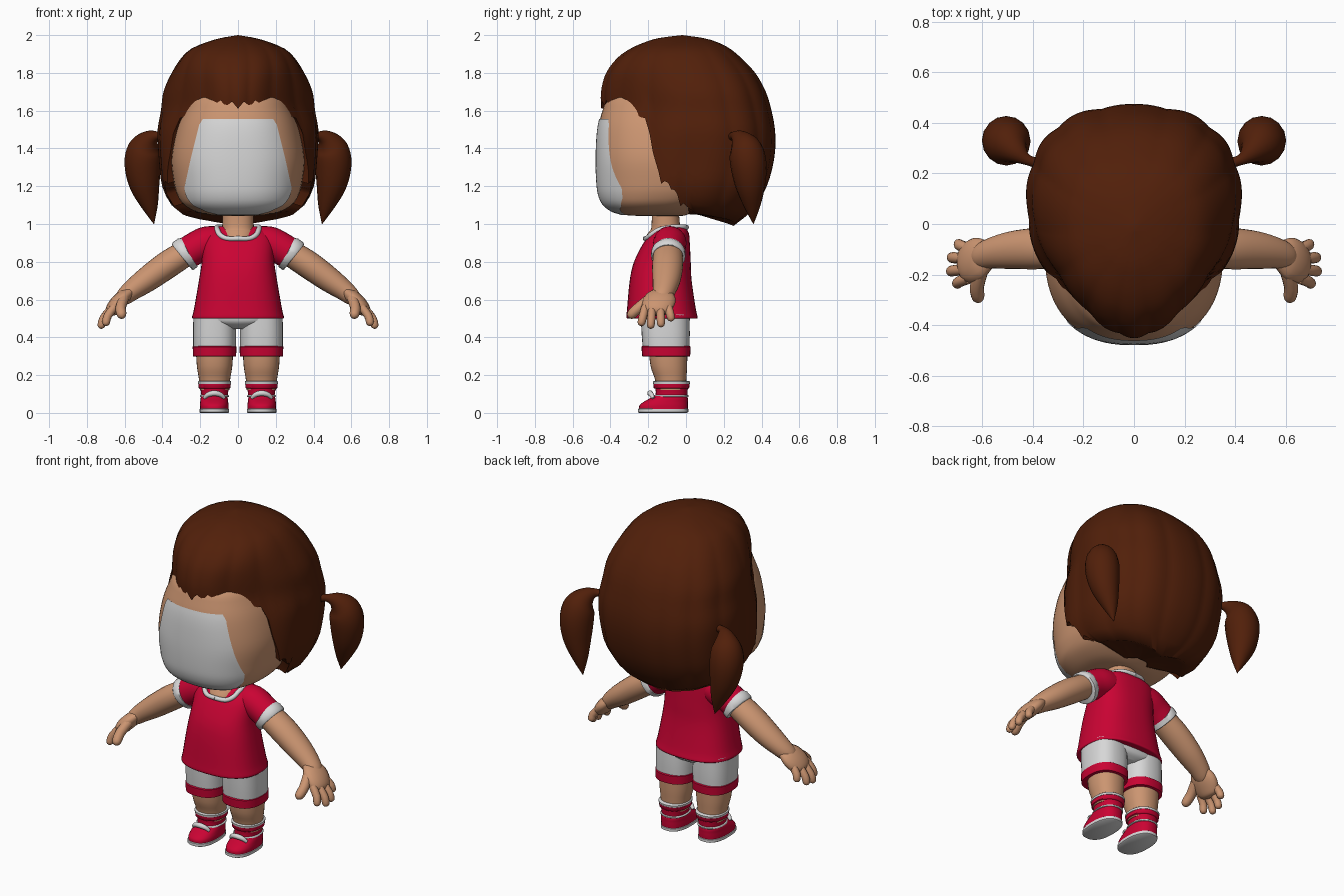
import bpy, bmesh, math
from mathutils import Vector


def material(name, rgb):
    m = bpy.data.materials.new(name)
    m.diffuse_color = (*rgb, 1)
    return m


SKIN = material("skin", (0.60, 0.30, 0.165))
HAIR = material("brown hair", (0.083, 0.014, 0.003))
RED = material("red cloth", (0.59, 0.001, 0.033))
WHITE = material("white", (0.68, 0.68, 0.68))


def smooth(rows, k=4):
    """Catmull-Rom resampling of a list of tuples."""
    out, n = [], len(rows)
    for i in range(n - 1):
        a, b, c, d = rows[max(i - 1, 0)], rows[i], rows[i + 1], rows[min(i + 2, n - 1)]
        for j in range(k):
            t = j / k
            out.append(tuple(0.5 * (2 * q + (r - p) * t + (2 * p - 5 * q + 4 * r - s) * t * t
                                    + (3 * q - p - 3 * r + s) * t ** 3)
                             for p, q, r, s in zip(a, b, c, d)))
    return out + [rows[-1]]


def at(rows, z):
    """Linear lookup of the remaining columns by the first one."""
    rows = sorted(rows)
    z = min(max(z, rows[0][0]), rows[-1][0])
    for a, b in zip(rows, rows[1:]):
        if z <= b[0]:
            f = (z - a[0]) / max(b[0] - a[0], 1e-6)
            return [p + (q - p) * f for p, q in zip(a[1:], b[1:])]


def finish(name, rings, mat, mirror=False, wrap=True, caps=True, angle=50):
    """Skin a list of point rings into one object."""
    bm = bmesh.new()
    vs = [[bm.verts.new(p) for p in r] for r in rings]
    n = len(vs[0])
    for a, b in zip(vs, vs[1:]):
        for i in range(n if wrap else n - 1):
            j = (i + 1) % n
            bm.faces.new((a[i], a[j], b[j], b[i]))
    if caps:
        bm.faces.new(vs[0])
        bm.faces.new(vs[-1])
    bmesh.ops.remove_doubles(bm, verts=bm.verts, dist=1e-5)
    bmesh.ops.recalc_face_normals(bm, faces=bm.faces)
    me = bpy.data.meshes.new(name)
    bm.to_mesh(me)
    bm.free()
    me.materials.append(mat)
    ob = bpy.data.objects.new(name, me)
    bpy.context.collection.objects.link(ob)
    if mirror:
        ob.modifiers.new("mirror", 'MIRROR')
    bpy.ops.object.select_all(action='DESELECT')
    ob.select_set(True)
    bpy.context.view_layer.objects.active = ob
    bpy.ops.object.shade_smooth_by_angle(angle=math.radians(angle))
    return ob


def section(w, yf, yb, t, p=2.0, pb=None, cx=0):
    """Point on a superellipse; t = 0 is the front."""
    q = 2 / (p if math.cos(t) > 0 else pb or p)
    s, c = math.sin(t), math.cos(t)
    return (cx + w * math.copysign(abs(s) ** q, s),
            (yf + yb) / 2 - (yb - yf) / 2 * math.copysign(abs(c) ** q, c))


def loft(name, rows, mat, p=2.2, cx=0, n=32, k=4):
    """Stack of (z, half width, front y, back y) sections."""
    rings = [[(*section(w, yf, yb, 2 * math.pi * i / n, p, cx=cx), z) for i in range(n)]
             for z, w, yf, yb in smooth(rows, k)]
    return finish(name, rings, mat, mirror=cx != 0)


def tube(name, pts, mat, ref=(0, 1, 0), flat=1.0, n=16, k=4):
    """Mirrored tube through (x, y, z, radius) points."""
    pts = smooth(pts, k)
    rings = []
    for i, q in enumerate(pts):
        t = (Vector(pts[min(i + 1, len(pts) - 1)][:3]) - Vector(pts[max(i - 1, 0)][:3])).normalized()
        u = t.cross(Vector(ref)).normalized()
        v = u.cross(t)
        r = max(q[3], 0.0005)
        rings.append([Vector(q[:3]) + u * r * math.cos(a) + v * r * flat * math.sin(a)
                      for a in (2 * math.pi * j / n for j in range(n))])
    return finish(name, rings, mat, mirror=True)


# Head
head = [(1.043, .08, -.25, -.02), (1.047, .14, -.315, .0), (1.062, .215, -.378, .04), (1.10, .285, -.432, .12),
        (1.15, .32, -.458, .20), (1.22, .34, -.469, .25), (1.35, .352, -.473, .25), (1.50, .325, -.465, .25),
        (1.60, .287, -.442, .22), (1.67, .255, -.41, .20), (1.75, .20, -.30, .15)]
loft("head", head, SKIN, p=2.4, n=64)

# Blank face plate lying on the head surface
dense = smooth(head)
outline = [(1.050, .10), (1.062, .155), (1.10, .238), (1.14, .272), (1.19, .285), (1.35, .25), (1.53, .205),
           (1.56, .185)]
plate = []
for j in range(33):
    z = 1.050 + 0.510 * j / 32
    half = at(outline, z)[0]
    w, yf, yb = at(dense, z)
    plate.append([(half * u, (yf + yb) / 2 - (yb - yf) / 2 * (1 - (half * abs(u) / w) ** 2.4) ** (1 / 2.4) - .006,
                   z - .003) for u in (i / 14 - 1 for i in range(29))])
finish("face_plate", plate, WHITE, wrap=False, caps=False)

# Hair cap: columns run from the crown down to a jagged hairline
hair = smooth([(2.0, 0, -.02, -.02), (1.985, .09, -.14, .09), (1.965, .16, -.21, .16), (1.93, .245, -.29, .23),
               (1.88, .30, -.36, .29), (1.80, .35, -.42, .365), (1.70, .392, -.447, .42), (1.60, .403, -.445, .45),
               (1.50, .42, -.44, .468), (1.40, .417, -.44, .470), (1.30, .41, -.44, .455), (1.20, .398, -.43, .425),
               (1.10, .35, -.40, .37), (1.04, .27, -.27, .315), (.99, .15, -.05, .25)])
hairline = [(0, 1.61), (7, 1.65), (14, 1.62), (20, 1.655), (30, 1.62), (38, 1.64), (44, 1.60), (50, 1.61), (56, 1.565),
            (61, 1.56), (64, 1.40), (70, 1.28), (73, 1.20), (76, 1.24), (81, 1.17), (84, 1.19), (87, 1.09),
            (90, 1.11), (95, 1.055), (115, 1.035), (150, 1.01), (180, .99)]
cols, steps = 144, 30
rings = [[] for _ in range(steps + 3)]
for i in range(cols):
    t = 2 * math.pi * i / cols
    deg = math.degrees(t)
    low = at(hairline, min(deg, 360 - deg))[0]
    ridge = 0.022 * (abs(math.cos(7 * t)) - 0.7)
    for j in range(steps + 1):
        f = j / steps
        z = 2 - (2 - low) * f ** 1.6
        x, y = section(*at(hair, z), t, 2.0, 2.4)
        g = 1 + ridge * min(1, 2 * f)
        # pinched in at the temples
        pinch = 0.18 + (0.6 * math.exp(-((z - 1.66) / .17) ** 2) if y < 0 else 0)
        x, y = x * g * (1 + pinch * y), y * g
        rings[j].append((x, y, z))
    rings[-2].append((x * .88, y * .88, low + .012))
    rings[-1].append((x * .25, y * .25, max(low, 1.05)))
finish("hair_cap", rings, HAIR, angle=60)

# Pigtails
tube("pigtails", [(.38, .24, 1.46, .022), (.425, .255, 1.468, .022), (.465, .285, 1.45, .05),
                  (.495, .315, 1.40, .086), (.505, .33, 1.32, .096), (.495, .34, 1.21, .081),
                  (.468, .35, 1.10, .046), (.445, .357, 1.0, .001)], HAIR)

# Neck with the bit of chest showing in the collar
loft("neck", [(.90, .085, -.20, 0), (.93, .09, -.214, 0), (.96, .09, -.195, -.01), (.985, .084, -.183, -.03),
              (1.10, .08, -.18, -.04)], SKIN)

# Shirt, sleeves and white trims
loft("shirt", [(.50, .225, -.295, .045), (.503, .243, -.315, .062), (.55, .233, -.312, .052), (.70, .207, -.298, .03),
               (.80, .192, -.275, .025), (.90, .188, -.225, .02), (.95, .172, -.185, .015),
               (.975, .135, -.16, 0), (.988, .10, -.15, -.02)], RED, p=2.5, n=40)
tube("sleeves", [(.08, -.085, .905, .08), (.16, -.085, .90, .088), (.22, -.09, .875, .086),
                 (.275, -.093, .842, .084)], RED, n=24)
tube("sleeve_cuffs", [(.262, -.093, .85, .085), (.266, -.093, .848, .091), (.292, -.094, .829, .091),
                      (.297, -.094, .825, .084)], WHITE, n=24, k=1)
tube("collar", [(0, -.216, .923, .013), (.06, -.208, .924, .013), (.095, -.185, .942, .014), (.110, -.14, .970, .014),
                (.110, -.075, .983, .014), (.07, -.015, .984, .014), (0, .002, .982, .014)],
     WHITE, ref=(0, 0, 1), n=10)

# Arms, palms, fingers, thumbs
tube("arms", [(.24, -.093, .868, .066), (.29, -.095, .838, .070), (.38, -.097, .78, .073), (.48, -.103, .708, .067),
              (.56, -.115, .650, .055), (.61, -.13, .608, .043), (.635, -.135, .584, .02)],
     SKIN, n=24, flat=1.12)
tube("palms", [(.575, -.122, .638, .028), (.61, -.133, .608, .040), (.645, -.15, .572, .041),
               (.672, -.158, .538, .033), (.684, -.16, .520, .012)], SKIN, flat=2.05)
fingers = [((.655, -.095, .565), (.692, -.076, .485)), ((.672, -.135, .55), (.722, -.132, .453)),
           ((.672, -.18, .55), (.726, -.188, .445)), ((.655, -.215, .56), (.700, -.240, .460)),
           ((.605, -.19, .605), (.612, -.305, .505))]
for num, (a, b) in enumerate(fingers):
    a, b = Vector(a), Vector(b)
    r = .028 if num == 4 else .022
    stops = ((0, 1), (.5, 1), (.82, .95), (.95, .65), (1, .1))
    bow = Vector((.012, 0, .004))
    tube("thumbs" if num == 4 else f"finger_pair_{num + 1}",
         [(*(a.lerp(b, f) + bow * math.sin(math.pi * f)), r * g) for f, g in stops],
         SKIN, ref=(1, 0, 0), n=12, k=2)

# Shorts
loft("shorts_hips", [(.445, .06, -.19, -.02), (.465, .15, -.225, .01), (.49, .215, -.245, .02), (.54, .225, -.25, .02)],
     WHITE, p=2.6)
loft("shorts_legs", [(.33, .113, -.228, .018), (.42, .114, -.235, .02), (.52, .112, -.24, .018)],
     WHITE, p=2.5, cx=.124)
loft("shorts_bands", [(.298, .105, -.222, .012), (.30, .114, -.232, .022), (.35, .116, -.236, .025),
                      (.355, .108, -.23, .018)], RED, p=2.5, cx=.124, k=1)

# Legs, socks with stripes
loft("legs", [(.12, .078, -.155, 0), (.18, .083, -.165, .002), (.25, .094, -.188, .006), (.36, .10, -.20, .008)],
     SKIN, cx=.124)
loft("socks", [(.07, .068, -.165, .005), (.11, .072, -.16, .008), (.15, .08, -.165, .012)], RED, cx=.124)
loft("sock_tops", [(.152, .082, -.167, .014), (.154, .087, -.174, .020), (.166, .088, -.176, .022),
                   (.170, .083, -.168, .016)], WHITE, cx=.124, k=1)
loft("sock_bands", [(.128, .078, -.166, .012), (.132, .084, -.171, .017), (.153, .086, -.172, .019)],
     RED, cx=.124, k=1)
loft("ankle_stripes", [(.084, .073, -.168, .012), (.086, .076, -.171, .014), (.092, .076, -.17, .014),
                       (.095, .073, -.166, .01)], WHITE, cx=.124, k=1)

# Shoes with a white arched trim on the instep
loft("shoe_soles", [(0, .074, -.247, .005), (.004, .079, -.254, .012), (.020, .079, -.254, .012),
                    (.023, .074, -.248, .008)], WHITE, p=2.4, cx=.126, k=1)
loft("shoes", [(.018, .076, -.249, .009), (.04, .076, -.246, .01), (.058, .074, -.225, .01), (.075, .072, -.195, .01),
               (.09, .068, -.172, .006)], RED, p=2.4, cx=.126)
tube("shoe_trims", [(.073, -.172, .078, .009), (.092, -.183, .096, .013), (.126, -.190, .104, .015),
                    (.160, -.183, .096, .013), (.179, -.172, .078, .009)], WHITE, n=12)
